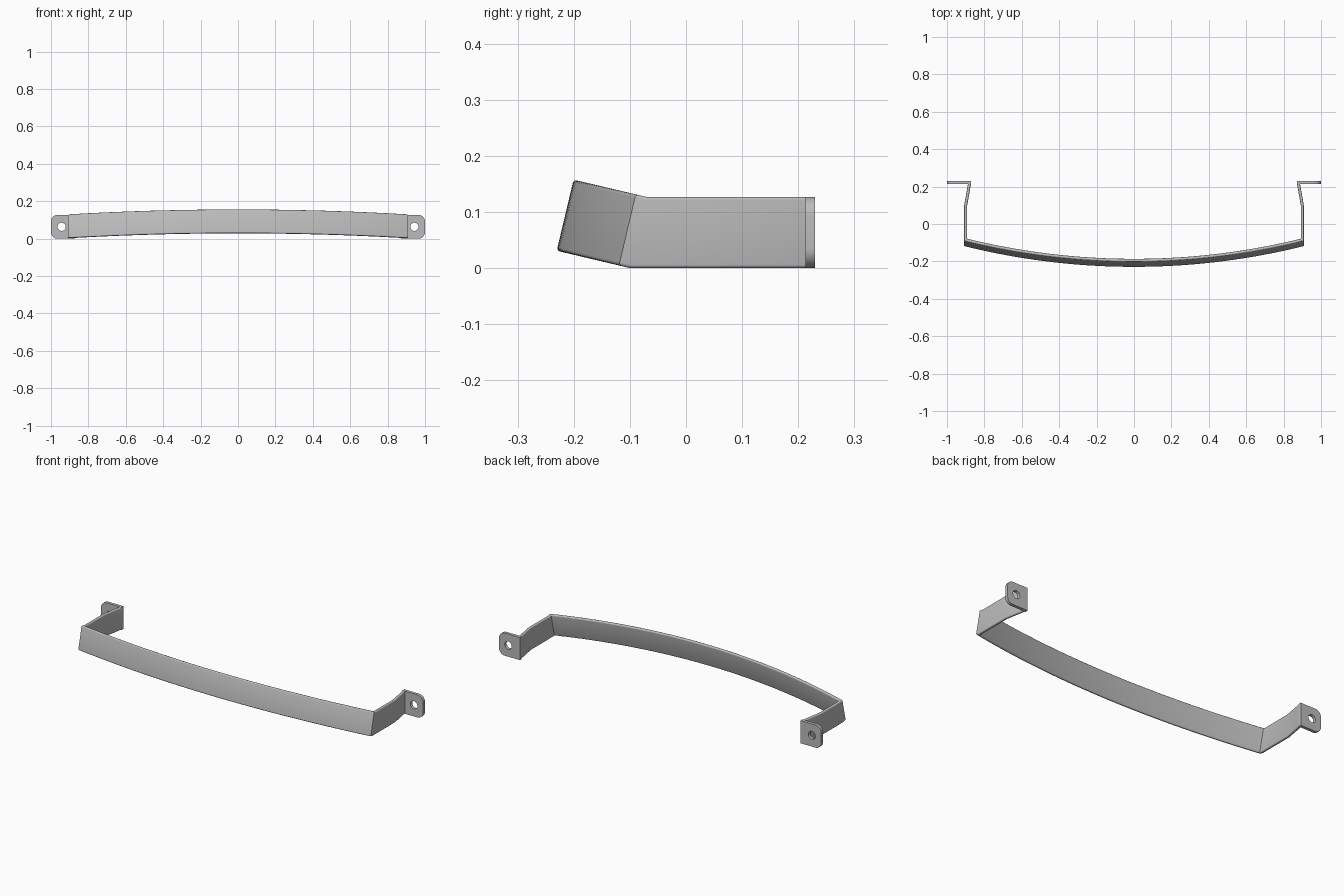
import bpy, bmesh, math
from mathutils import Vector

cube = bpy.data.objects.get("Cube")
if cube:
    bpy.data.objects.remove(cube)

metal = bpy.data.materials.new("grey_metal")
metal.use_nodes = True
GREY = (0.5, 0.5, 0.5, 1)
metal.diffuse_color = GREY
metal.node_tree.nodes["Principled BSDF"].inputs["Base Color"].default_value = GREY

THICK, HEIGHT, ROUND = 0.016, 0.127, 0.006
HALF, HINGE, BOW = 0.908, -0.1, 0.134   # arm x, fold line y, bow reach
TILT = math.radians(13.3)


def finish(bm, name):
    bmesh.ops.recalc_face_normals(bm, faces=bm.faces)
    mesh = bpy.data.meshes.new(name)
    bm.to_mesh(mesh)
    bm.free()
    mesh.materials.append(metal)
    obj = bpy.data.objects.new(name, mesh)
    bpy.context.collection.objects.link(obj)
    bpy.ops.object.select_all(action="DESELECT")
    obj.select_set(True)
    bpy.context.view_layer.objects.active = obj
    bpy.ops.object.shade_smooth_by_angle(angle=math.radians(30))
    return obj


def rounded_rect(x0, x1, y0, y1, radii, steps):
    """Counter-clockwise outline; radii start at the lower left corner."""
    points = []
    corners = [(x0, y0, 1, 1), (x1, y0, -1, 1), (x1, y1, -1, -1), (x0, y1, 1, -1)]
    for i, ((x, y, sx, sy), r) in enumerate(zip(corners, radii)):
        if r == 0:
            points.append((x, y))
            continue
        for k in range(steps + 1):
            a = math.pi + (i + k / steps) * math.pi / 2
            points.append((x + sx * r + r * math.cos(a), y + sy * r + r * math.sin(a)))
    return points


# Plan of the strip's outer face, from the left tab round the bow to the right tab
arm = [(0.887, 0.218), (HALF, 0.1), (HALF, HINGE)]
sag = BOW - 0.02
radius = (HALF ** 2 + sag ** 2) / (2 * sag)
swing = math.asin(HALF / radius)
bow = []
for i in range(49):
    a = swing * (1 - i / 24)
    bow.append((radius * math.sin(a), HINGE - BOW + radius * (1 - math.cos(a))))
path = [Vector(p) for p in arm + bow + [(-x, y) for x, y in reversed(arm)]]


def place(x, y, h, tilted):
    """The bow lies in a plane folded up about the hinge line."""
    if not tilted:
        return (x, y, h)
    reach, h = HINGE - y, h * 1.025
    return (x, HINGE - reach * math.cos(TILT) + h * math.sin(TILT),
            reach * math.sin(TILT) + h * math.cos(TILT))


# Bent strip: rounded section swept along the plan with mitred corners
section = rounded_rect(0, THICK, 0, HEIGHT, [ROUND] * 4, 4)
bm = bmesh.new()
rings = []
for i, p in enumerate(path):
    before = (p - path[i - 1]).normalized() if i else (path[1] - p).normalized()
    after = (path[i + 1] - p).normalized() if i < len(path) - 1 else before
    n0, n1 = Vector((before.y, -before.x)), Vector((after.y, -after.x))
    inward = -(n0 + n1) / (1 + n0.dot(n1))
    if inward.dot(Vector((0, 0.07)) - p) < 0:
        inward.negate()
    tilted = 2 <= i <= len(path) - 3
    rings.append([bm.verts.new(place(*(p + inward * t), h, tilted)) for t, h in section])
count = len(section)
for a, b in zip(rings, rings[1:]):
    for k in range(count):
        m = (k + 1) % count
        bm.faces.new((a[k], a[m], b[m], b[k]))
bm.faces.new(rings[0])
bm.faces.new(rings[-1])
finish(bm, "bent_handle_strip")


# Mounting tabs with rounded outer corners and a screw hole
def mounting_tab(side, name):
    bm = bmesh.new()
    outline = rounded_rect(0.871, 1.0, 0, HEIGHT, [0, 0.035, 0.035, 0], 8)
    hole = [(0.943 + 0.022 * math.cos(math.tau * k / 32),
             0.0635 + 0.022 * math.sin(math.tau * k / 32)) for k in range(32)]
    edges = []
    for loop in (outline, hole):
        verts = [bm.verts.new((side * x, 0.213, z)) for x, z in loop]
        edges += [bm.edges.new((v, verts[k - 1])) for k, v in enumerate(verts)]
    bmesh.ops.triangle_fill(bm, edges=edges, use_beauty=True)
    back = bmesh.ops.extrude_face_region(bm, geom=bm.faces[:])["geom"]
    bmesh.ops.translate(bm, vec=(0, 0.017, 0),
                        verts=[g for g in back if isinstance(g, bmesh.types.BMVert)])
    finish(bm, name)


mounting_tab(1, "left_mounting_tab")
mounting_tab(-1, "right_mounting_tab")
